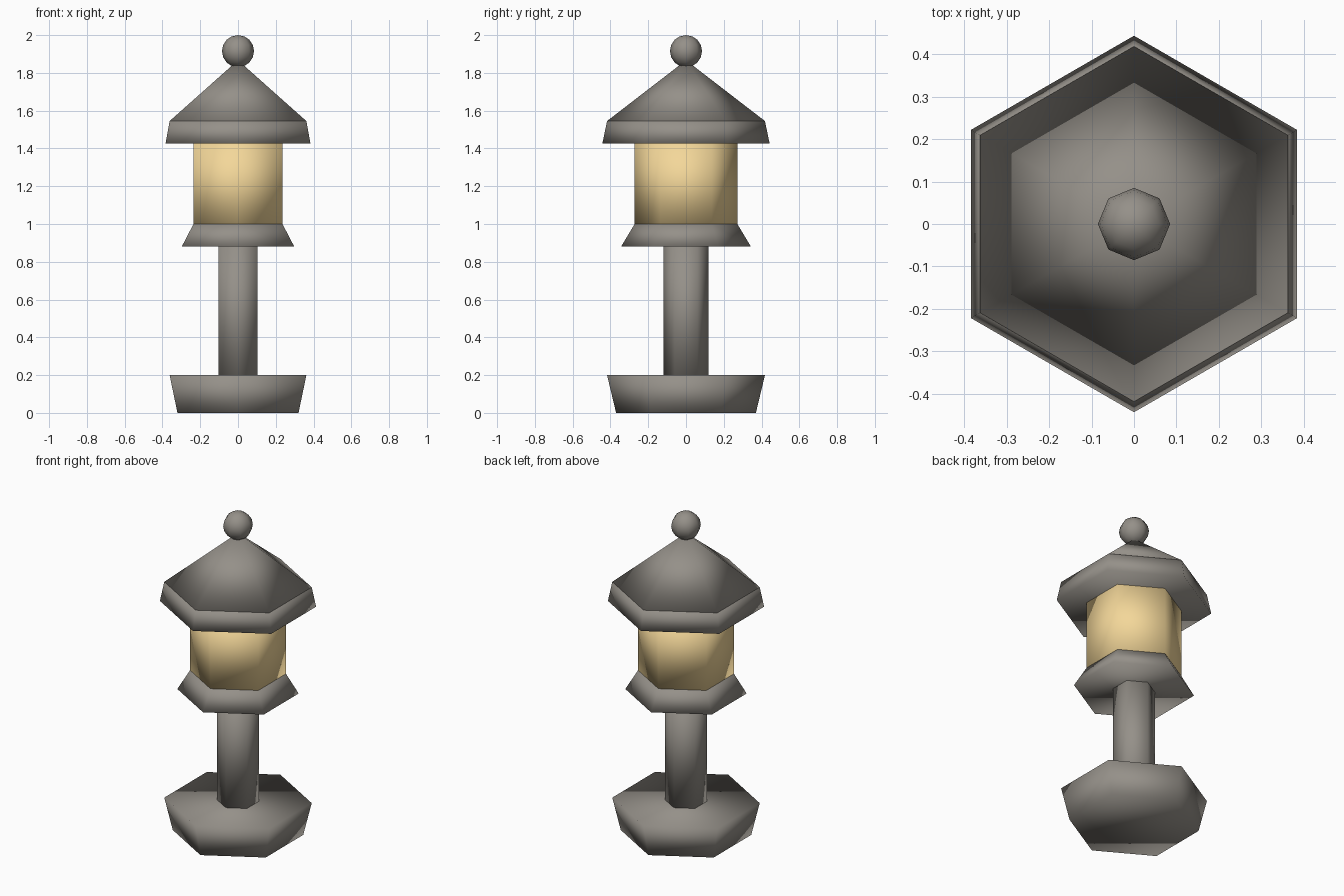
import bpy

if "Cube" in bpy.data.objects:
    bpy.data.objects.remove(bpy.data.objects["Cube"])


def material(name, rgb):
    m = bpy.data.materials.new(name)
    m.diffuse_color = (*rgb, 1.0)
    m.use_nodes = True
    m.node_tree.nodes["Principled BSDF"].inputs["Base Color"].default_value = m.diffuse_color
    return m


stone = material("warm_stone", (0.30, 0.28, 0.25))
glow = material("lamp_glow", (0.90, 0.68, 0.32))


def finish(name, mat):
    ob = bpy.context.object
    ob.name = name
    ob.data.materials.append(mat)
    bpy.ops.object.shade_smooth()


def hex_part(name, z0, z1, r0, r1, mat=stone):
    """Six-sided capped frustum with corners on the y axis."""
    bpy.ops.mesh.primitive_cone_add(vertices=6, radius1=r0, radius2=r1,
                                    depth=z1 - z0, location=(0, 0, (z0 + z1) / 2))
    finish(name, mat)


# stacked hexagonal parts, bottom to top
hex_part("base", 0.0, 0.20, 0.37, 0.418)
hex_part("post", 0.20, 0.88, 0.12, 0.12)
hex_part("collar", 0.88, 1.0, 0.344, 0.272)
hex_part("light_chamber", 1.0, 1.425, 0.272, 0.272, glow)
hex_part("roof_brim", 1.425, 1.545, 0.443, 0.418)
hex_part("roof", 1.545, 1.867, 0.418, 0.0)

# ball finial
bpy.ops.mesh.primitive_uv_sphere_add(segments=8, ring_count=8, radius=0.085,
                                     location=(0, 0, 1.915))
finish("finial_ball", stone)
